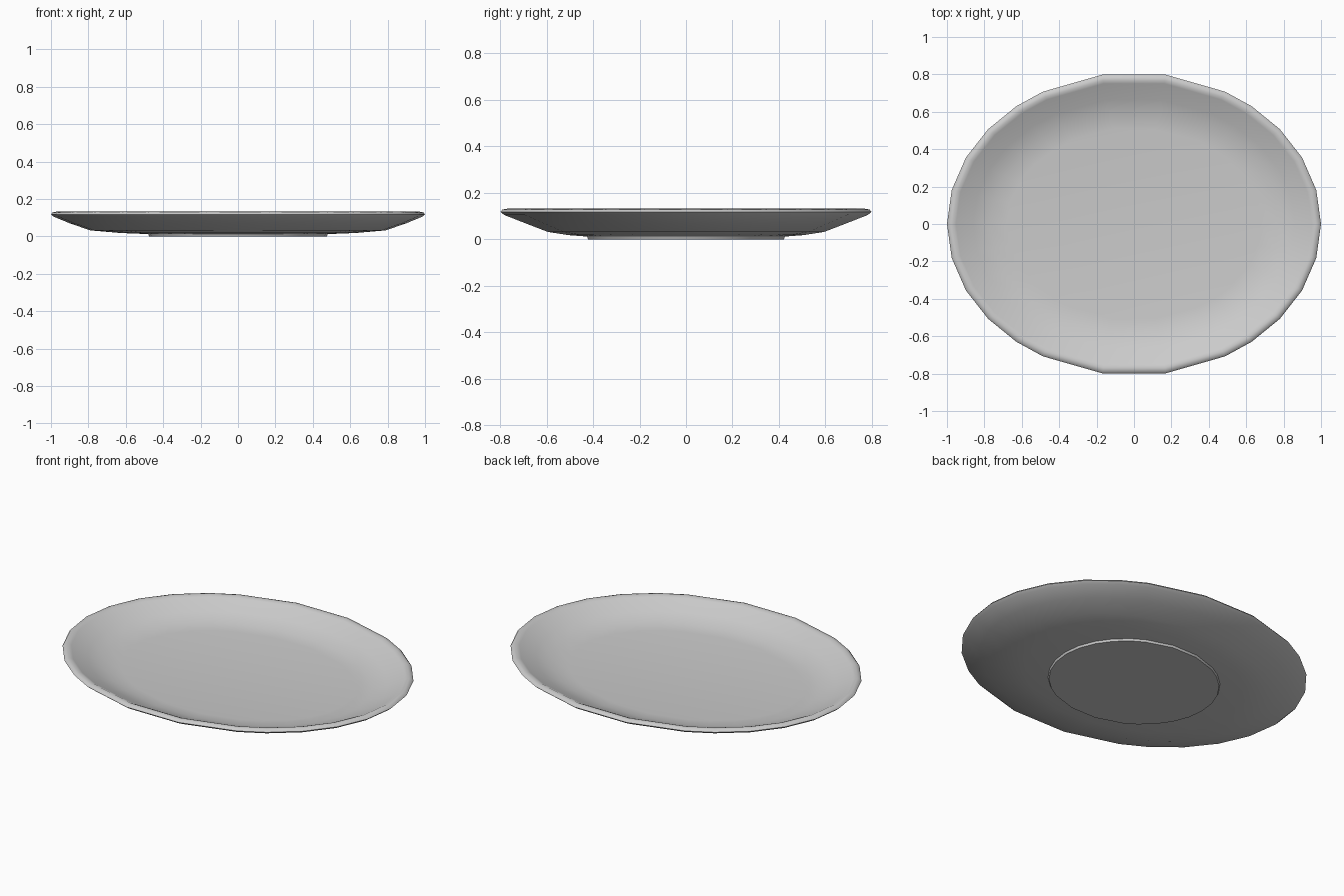
import bpy, bmesh
from math import cos, sin, radians, pi

if "Cube" in bpy.data.objects:
    bpy.data.objects.remove(bpy.data.objects["Cube"])

# Angles of the faceted oval outline, one quadrant mirrored to all four
quadrant = [0, 13, 26, 38.7, 51, 60.8, 80.2]
half = quadrant + [180 - a for a in reversed(quadrant)]
angles = [radians(a) for a in half[:-1]]
angles += [a + pi for a in angles]

# Cross-section rings: half-width, half-depth, height
rings = [
    (0.475, 0.425, 0.0),     # foot
    (0.48, 0.43, 0.012),
    (0.63, 0.51, 0.018),     # underside
    (0.79, 0.60, 0.032),
    (0.90, 0.70, 0.07),
    (0.985, 0.79, 0.105),    # rim
    (1.0, 0.806, 0.118),
    (0.992, 0.798, 0.128),
    (0.97, 0.776, 0.132),
    (0.952, 0.758, 0.124),
    (0.86, 0.67, 0.080),     # inner slope
    (0.77, 0.585, 0.052),
    (0.68, 0.51, 0.044),     # floor
]


def ring(bm, a, b, z):
    # Keeps the widest points of the outline on the requested half-depth
    k = b / sin(radians(80.2))
    blend = (k + b * 2) / 3
    return [bm.verts.new((a * cos(t), max(-b, min(b, blend * sin(t))), z))
            for t in angles]


# Plate as one closed shell
bm = bmesh.new()
loops = [ring(bm, *r) for r in rings]
n = len(angles)
for lo, hi in zip(loops, loops[1:]):
    for i in range(n):
        j = (i + 1) % n
        bm.faces.new((lo[i], lo[j], hi[j], hi[i]))
bm.faces.new(list(reversed(loops[0])))
bm.faces.new(loops[-1])
bmesh.ops.recalc_face_normals(bm, faces=bm.faces)

mesh = bpy.data.meshes.new("oval_plate")
bm.to_mesh(mesh)
bm.free()
plate = bpy.data.objects.new("oval_plate", mesh)
bpy.context.collection.objects.link(plate)
bpy.context.view_layer.objects.active = plate
plate.select_set(True)
bpy.ops.object.shade_smooth_by_angle(angle=radians(50))
